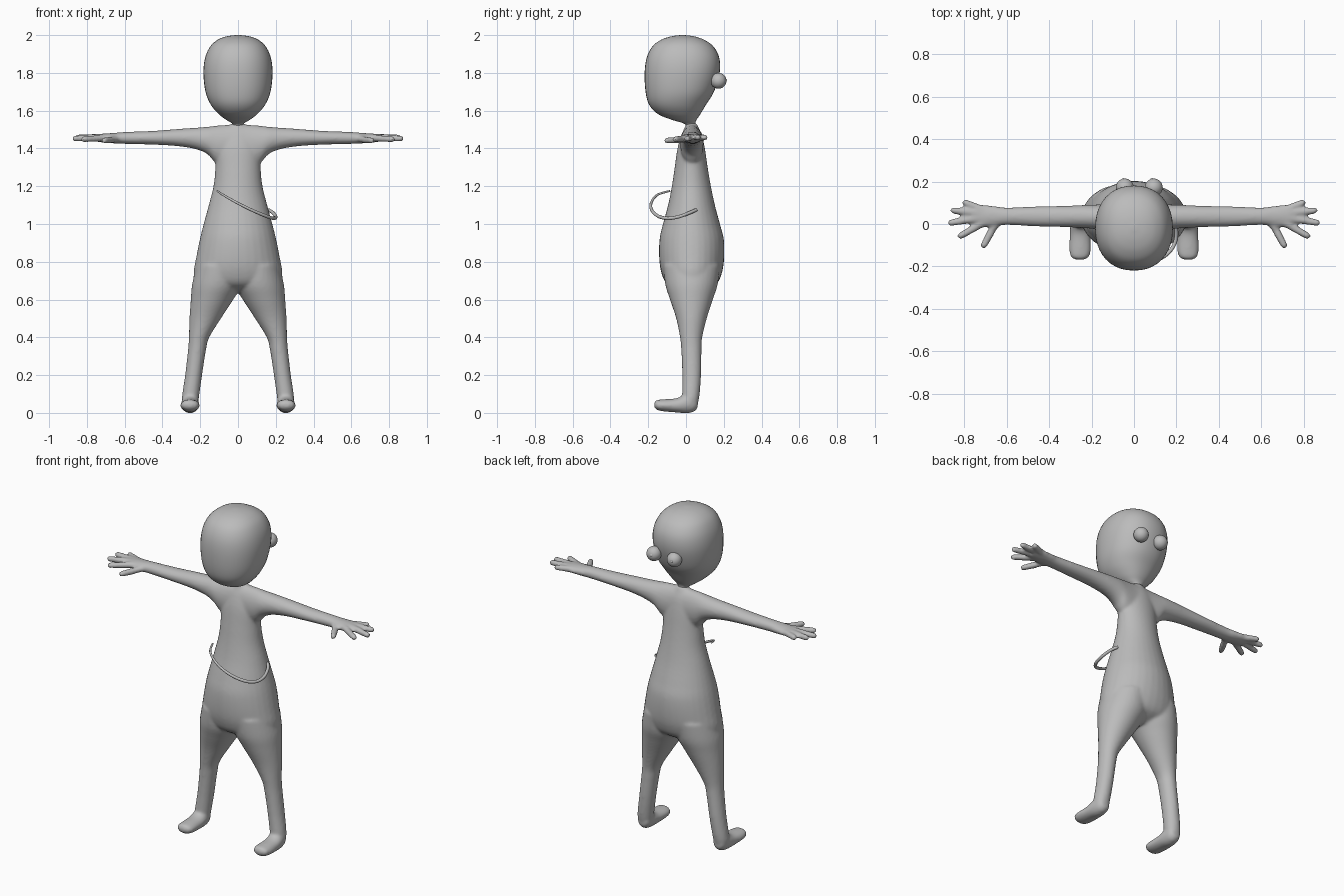
import bpy, bmesh, math
from mathutils import Vector, Matrix

if "Cube" in bpy.data.objects:
    bpy.data.objects.remove(bpy.data.objects["Cube"])

grey = bpy.data.materials.new("plain grey")
grey.diffuse_color = (0.5, 0.5, 0.5, 1)
grey.use_nodes = True
grey.node_tree.nodes["Principled BSDF"].inputs["Base Color"].default_value = grey.diffuse_color


def sample(secs, steps=5):
    """Catmull-Rom interpolation through a list of tuples."""
    out = []
    for i in range(len(secs) - 1):
        p = [Vector(secs[min(max(k, 0), len(secs) - 1)]) for k in range(i - 1, i + 3)]
        for s in range(steps):
            t = s / steps
            out.append(0.5 * (2 * p[1] + (p[2] - p[0]) * t
                              + (2 * p[0] - 5 * p[1] + 4 * p[2] - p[3]) * t * t
                              + (3 * p[1] - p[0] - 3 * p[2] + p[3]) * t ** 3))
    return out + [Vector(secs[-1])]


def loft(bm, axis, secs, power=2.0, side=1, n=32):
    """Sections (position, min u, max u, min v, max v) stacked along an axis."""
    u, v = [k for k in range(3) if k != axis]
    rings = []
    for pos, u0, u1, v0, v1 in sample(secs):
        ring = []
        for i in range(n):
            a = 2 * math.pi * i / n
            c, s = math.cos(a), math.sin(a)
            co = [0, 0, 0]
            co[axis] = pos
            co[u] = (u0 + u1) / 2 + (u1 - u0) / 2 * math.copysign(abs(c) ** (2 / power), c)
            co[v] = (v0 + v1) / 2 + (v1 - v0) / 2 * math.copysign(abs(s) ** (2 / power), s)
            co[0] *= side
            ring.append(bm.verts.new(co))
        rings.append(ring)
    for a, b in zip(rings, rings[1:]):
        for i in range(n):
            bm.faces.new((a[i], a[(i + 1) % n], b[(i + 1) % n], b[i]))
    bm.faces.new(rings[0])
    bm.faces.new(rings[-1])


def capsule(bm, a, b, r0, r1):
    a, b = Vector(a), Vector(b)
    d = b - a
    turn = d.to_track_quat('Z', 'Y').to_matrix().to_4x4()
    bmesh.ops.create_cone(bm, cap_ends=True, segments=16, radius1=r0, radius2=r1, depth=d.length,
                          matrix=Matrix.Translation((a + b) / 2) @ turn)
    for p, r in ((a, r0), (b, r1)):
        bmesh.ops.create_uvsphere(bm, u_segments=16, v_segments=10, radius=r,
                                  matrix=Matrix.Translation(p))


def finish(bm, name):
    bmesh.ops.recalc_face_normals(bm, faces=bm.faces)
    for f in bm.faces:
        f.smooth = True
    me = bpy.data.meshes.new(name)
    bm.to_mesh(me)
    bm.free()
    me.materials.append(grey)
    ob = bpy.data.objects.new(name, me)
    bpy.context.collection.objects.link(ob)
    return ob


# Body: torso, legs, feet, arms and hands fused into one smooth skin
bm = bmesh.new()
loft(bm, 2, [(0.64, -.12, .12, -.03, .09), (0.68, -.22, .22, -.10, .16), (0.74, -.235, .235, -.13, .19),
             (0.82, -.222, .222, -.142, .202), (0.92, -.202, .202, -.14, .2), (1.0, -.182, .182, -.122, .18),
             (1.1, -.155, .155, -.095, .153), (1.2, -.13, .13, -.075, .132), (1.3, -.12, .12, -.06, .115),
             (1.4, -.12, .12, -.045, .1), (1.47, -.10, .10, -.025, .085), (1.515, -.05, .05, -.005, .065),
             (1.535, -.03, .03, .0, .055)])
for s in (1, -1):
    # leg
    loft(bm, 2, [(0.03, .215, .29, -.01, .055), (0.08, .207, .297, -.02, .07), (0.2, .190, .28, -.02, .08),
                 (0.33, .17, .265, -.025, .082), (0.4, .152, .26, -.032, .086), (0.5, .09, .257, -.052, .11),
                 (0.6, .025, .25, -.085, .142), (0.68, -.02, .243, -.11, .168), (0.78, -.02, .22, -.12, .18)],
         side=s)
    # foot
    loft(bm, 1, [(-.168, .235, .275, .03, .055), (-.155, .212, .298, .016, .068), (-.12, .203, .305, .008, .072),
                 (-.05, .205, .303, .002, .078), (0.0, .207, .300, -.002, .1), (.04, .213, .292, .005, .10),
                 (.062, .228, .277, .025, .08)], side=s)
    # arm, from the chest to the wrist and palm
    loft(bm, 0, [(0, -.03, .09, 1.32, 1.53), (.06, -.03, .09, 1.30, 1.525), (.12, -.03, .092, 1.325, 1.52),
                 (.16, -.028, .092, 1.368, 1.515), (.22, -.02, .09, 1.395, 1.51), (.32, -.015, .086, 1.412, 1.503),
                 (.45, -.012, .083, 1.42, 1.493), (.6, -.005, .078, 1.424, 1.487), (.66, -.012, .085, 1.427, 1.482),
                 (.72, -.016, .09, 1.432, 1.478), (.76, .0, .075, 1.438, 1.472)], side=s)
    # fingers and thumb
    for a, b in (((.71, .066, 1.456), (.793, .100, 1.458)), ((.73, .052, 1.46), (.85, .064, 1.458)),
                 ((.73, .028, 1.46), (.862, .006, 1.452)), ((.71, .006, 1.456), (.817, -.056, 1.448)),
                 ((.64, .015, 1.452), (.675, -.04, 1.445)), ((.675, -.04, 1.445), (.707, -.10, 1.442))):
        capsule(bm, (a[0] * s, a[1], a[2]), (b[0] * s, b[1], b[2]), .019, .0165)
body = finish(bm, "body")
rm = body.modifiers.new("fuse", 'REMESH')
rm.mode = 'VOXEL'
rm.voxel_size = 0.008
rm.use_smooth_shade = True
sm = body.modifiers.new("soften", 'SMOOTH')
sm.factor = 0.5
sm.iterations = 8

# Head: boxy egg tapering into the neck
bm = bmesh.new()
loft(bm, 2, [(1.50, -.03, .03, .0, .058), (1.53, -.03, .03, -.008, .05), (1.55, -.06, .06, -.07, .055),
             (1.58, -.10, .10, -.145, .075), (1.63, -.143, .143, -.194, .105), (1.7, -.172, .172, -.214, .148),
             (1.8, -.183, .183, -.219, .178), (1.88, -.174, .174, -.208, .176), (1.94, -.147, .147, -.178, .145),
             (1.975, -.108, .108, -.132, .097), (1.993, -.062, .062, -.08, .045), (2.0, -.012, .012, -.03, -.006)],
     power=2.2, n=40)
finish(bm, "head")

# Eyes with small raised pupils, on the back of the head
for label, x in (("left", -.043), ("right", .093)):
    bm = bmesh.new()
    c = Vector((x, .172, 1.758))
    bmesh.ops.create_uvsphere(bm, u_segments=32, v_segments=16, radius=.042, matrix=Matrix.Translation(c))
    finish(bm, label + "_eye")
    bm = bmesh.new()
    p = c + Vector((-.2, .95, .1)).normalized() * .034
    bmesh.ops.create_uvsphere(bm, u_segments=16, v_segments=10, radius=.011, matrix=Matrix.Translation(p))
    finish(bm, label + "_pupil")

# Thin cord looping around the front of the waist
cu = bpy.data.curves.new("waist_cord", 'CURVE')
cu.dimensions = '3D'
cu.bevel_depth = .009
cu.bevel_resolution = 3
cu.use_fill_caps = True
path = sample([(-.11, -.085, 1.175), (-.08, -.15, 1.155), (-.01, -.183, 1.115), (.07, -.182, 1.075),
               (.145, -.15, 1.043), (.188, -.10, 1.03), (.2, -.04, 1.038), (.185, .02, 1.06), (.16, .055, 1.075)])
sp = cu.splines.new('POLY')
sp.points.add(len(path) - 1)
for i, (pt, co) in enumerate(zip(sp.points, path)):
    pt.co = (*co, 1)
    pt.radius = 0.55 + 0.45 * min(1, i / 20)
cu.materials.append(grey)
bpy.context.collection.objects.link(bpy.data.objects.new("waist_cord", cu))
